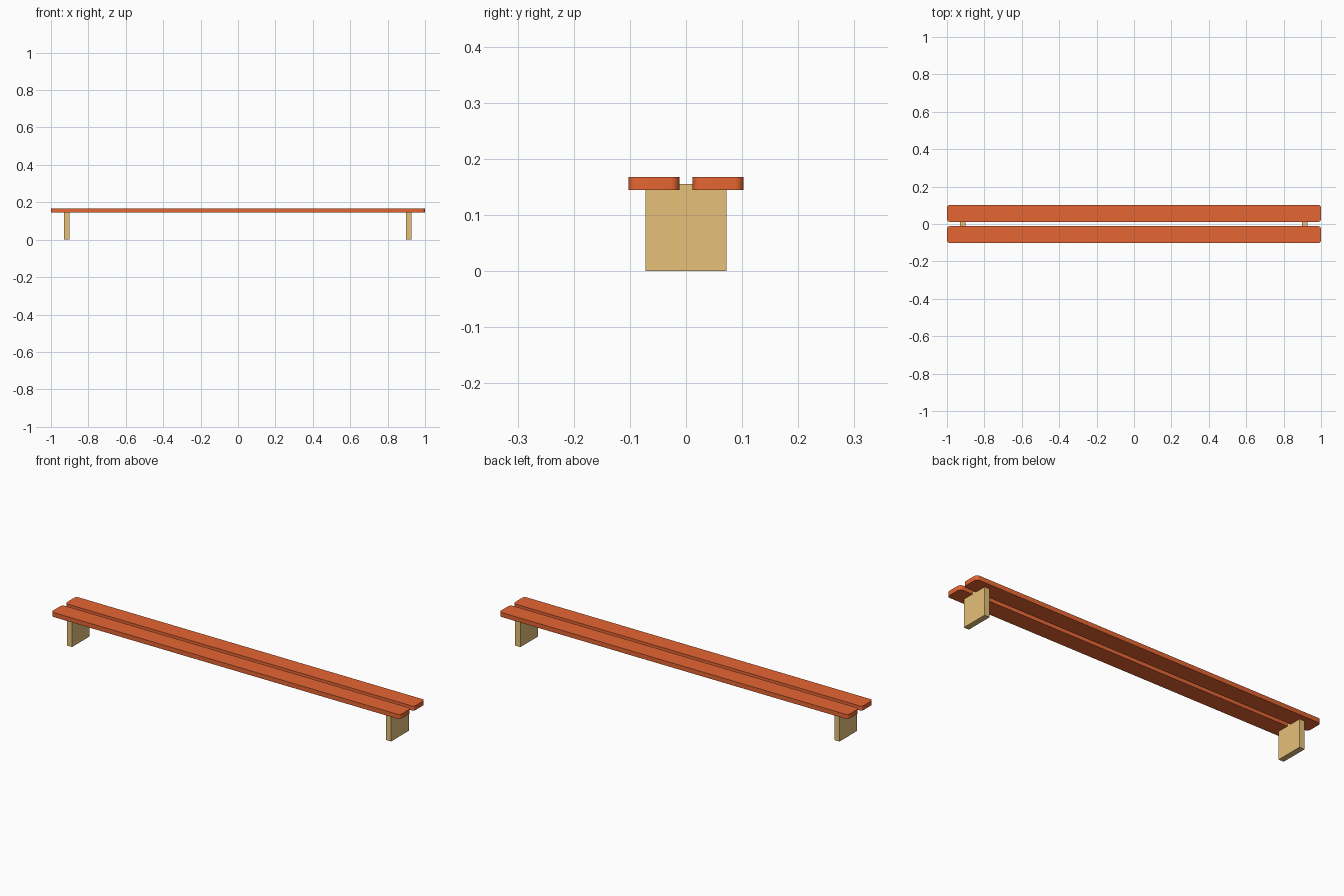
import bpy, bmesh, math

if "Cube" in bpy.data.objects:
    bpy.data.objects.remove(bpy.data.objects["Cube"])


def material(name, rgb):
    m = bpy.data.materials.new(name)
    m.diffuse_color = (*rgb, 1.0)
    m.use_nodes = True
    m.node_tree.nodes["Principled BSDF"].inputs["Base Color"].default_value = m.diffuse_color
    return m


red_wood = material("orange red wood", (0.79, 0.133, 0.033))
tan_wood = material("tan wood", (0.79, 0.527, 0.194))


def prism(name, outline, z0, z1, mat):
    """Extrude a plan outline between two heights."""
    bm = bmesh.new()
    base = bm.faces.new([bm.verts.new((x, y, z0)) for x, y in outline])
    top = bmesh.ops.extrude_face_region(bm, geom=[base])["geom"]
    verts = [v for v in top if isinstance(v, bmesh.types.BMVert)]
    bmesh.ops.translate(bm, verts=verts, vec=(0, 0, z1 - z0))
    bmesh.ops.recalc_face_normals(bm, faces=bm.faces)
    me = bpy.data.meshes.new(name)
    bm.to_mesh(me)
    bm.free()
    me.materials.append(mat)
    ob = bpy.data.objects.new(name, me)
    bpy.context.collection.objects.link(ob)
    return ob


def rounded_rect(cx, cy, hx, hy, r, steps=6):
    pts = []
    for sx, sy, start in ((1, 1, 0), (-1, 1, 90), (-1, -1, 180), (1, -1, 270)):
        for i in range(steps + 1):
            a = math.radians(start + 90 * i / steps)
            pts.append((cx + sx * (hx - r) + r * math.cos(a),
                        cy + sy * (hy - r) + r * math.sin(a)))
    return pts


# Seat planks with corners rounded in plan
for label, side in (("front", -1), ("back", 1)):
    plank = prism(label + "_seat_plank",
                  rounded_rect(0, side * 0.0572, 1.0, 0.0455, 0.016),
                  0.1446, 0.168, red_wood)
    bpy.ops.object.select_all(action='DESELECT')
    bpy.context.view_layer.objects.active = plank
    plank.select_set(True)
    bpy.ops.object.shade_smooth_by_angle(angle=math.radians(30))

# Slab legs; their tops show in the gap between the planks
for label, cx in (("left", -0.9155), ("right", 0.9135)):
    hx, hy = 0.0147, 0.0723
    prism(label + "_leg",
          [(cx - hx, -hy), (cx + hx, -hy), (cx + hx, hy), (cx - hx, hy)],
          0.0, 0.155, tan_wood)
